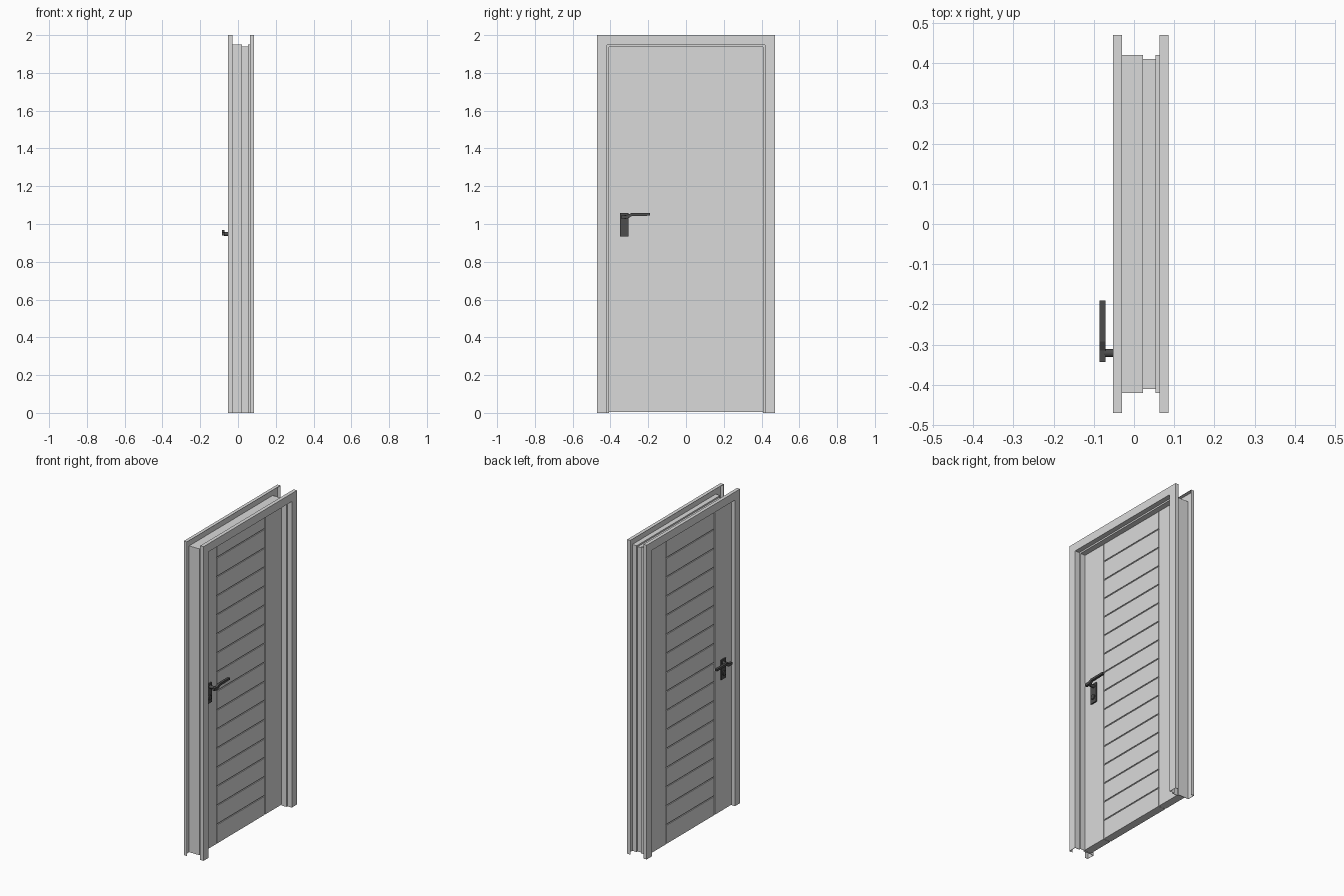
import bpy, bmesh, math

if "Cube" in bpy.data.objects:
    bpy.data.objects.remove(bpy.data.objects["Cube"], do_unlink=True)


def material(name, value):
    m = bpy.data.materials.new(name)
    m.use_nodes = True
    color = (value, value, value, 1)
    m.diffuse_color = color
    m.node_tree.nodes["Principled BSDF"].inputs["Base Color"].default_value = color
    return m


GREY = material("light grey paint", 0.7)
METAL = material("dark metal", 0.075)


def prism(name, outline, x0, x1, mat, smooth=False):
    """Extrude a (y, z) outline from x0 to x1."""
    bm = bmesh.new()
    face = bm.faces.new([bm.verts.new((x0, y, z)) for y, z in outline])
    new = bmesh.ops.extrude_face_region(bm, geom=[face])["geom"]
    bmesh.ops.translate(bm, vec=(x1 - x0, 0, 0),
                        verts=[v for v in new if isinstance(v, bmesh.types.BMVert)])
    bmesh.ops.recalc_face_normals(bm, faces=bm.faces)
    mesh = bpy.data.meshes.new(name)
    bm.to_mesh(mesh)
    bm.free()
    mesh.materials.append(mat)
    if smooth:
        mesh.shade_smooth()
        mesh.set_sharp_from_angle(angle=math.radians(30))
    obj = bpy.data.objects.new(name, mesh)
    bpy.context.collection.objects.link(obj)


def rect(y0, y1, z0, z1):
    return [(y0, z0), (y1, z0), (y1, z1), (y0, z1)]


def circle(y, z, r, n=20):
    return [(y + r * math.cos(2 * math.pi * i / n),
             z + r * math.sin(2 * math.pi * i / n)) for i in range(n)]


def surround(name, inner, outer, x0, x1):
    """Upside-down U around the doorway, open at the floor."""
    def top(o):
        return 1.53 + o
    outline = [(-outer, 0), (-outer, top(outer)), (outer, top(outer)), (outer, 0),
               (inner, 0), (inner, top(inner)), (-inner, top(inner)), (-inner, 0)]
    prism(name, outline, x0, x1, GREY)


# Folded sheet frame: two hollow casings with return lips, and a stepped lining
BACK, FRONT, SHEET = -0.03, 0.02, 0.002
OUT, IN = -0.052, 0.086
surround("outer_casing_face", 0.418, 0.47, OUT, OUT + SHEET)
surround("outer_casing_lip", 0.468, 0.47, OUT, BACK)
surround("inner_casing_face", 0.418, 0.47, IN - SHEET, IN)
surround("inner_casing_lip", 0.468, 0.47, 0.063, IN)
surround("leaf_lining", 0.418, 0.42, OUT, FRONT)
surround("stop_lining", 0.408, 0.41, FRONT, 0.055)
surround("edge_lining", 0.418, 0.42, 0.055, IN)
surround("stop_step", 0.408, 0.42, FRONT, FRONT + SHEET)
surround("edge_step", 0.408, 0.42, 0.055 - SHEET, 0.055)

# Door leaf: stiles and slats over a thinner core, leaving shallow grooves
BOTTOM, TOP, HALF, GAP = 0.005, 1.946, 0.417, 0.007
SLAT_HALF, COUNT, DEPTH = 0.243, 16, 0.005
prism("groove_core", rect(-0.3, 0.3, BOTTOM + 0.001, TOP - 0.001),
      BACK + DEPTH, FRONT - DEPTH, GREY)
for side, y0, y1 in (("right", -HALF, -SLAT_HALF - GAP / 2),
                     ("left", SLAT_HALF + GAP / 2, HALF)):
    prism(side + "_stile", rect(y0, y1, BOTTOM, TOP), BACK, FRONT, GREY)
pitch = (TOP - BOTTOM) / COUNT
for i in range(COUNT):
    z0 = BOTTOM + i * pitch + (GAP / 2 if i else 0)
    z1 = BOTTOM + (i + 1) * pitch - (GAP / 2 if i < COUNT - 1 else 0)
    prism("slat", rect(-SLAT_HALF + GAP / 2, SLAT_HALF - GAP / 2, z0, z1),
          BACK, FRONT, GREY)


# Handles: plate, key cylinder, spindle and cranked lever
def handle(label, face, sign, top):
    y = -0.327

    def part(name, outline, d0, d1, smooth=False):
        prism(label + name, outline, face + sign * d0, face + sign * d1,
              METAL, smooth)

    part("_handle_plate", rect(y - 0.023, y + 0.023, top - 0.125, top), 0, 0.008)
    part("_key_cylinder", circle(y, top - 0.088, 0.015), 0.008, 0.014, True)
    part("_spindle", circle(y + 0.006, top - 0.021, 0.01), 0.006, 0.045, True)
    lever = [(-0.343, -0.029), (-0.308, -0.029), (-0.288, -0.016), (-0.19, -0.014),
             (-0.19, -0.001), (-0.292, -0.001), (-0.315, -0.012), (-0.343, -0.012)]
    part("_lever", [(ly, top + lz) for ly, lz in lever], 0.041, 0.056)


handle("front", FRONT, 1, 1.058)
handle("back", BACK, -1, 0.968)
